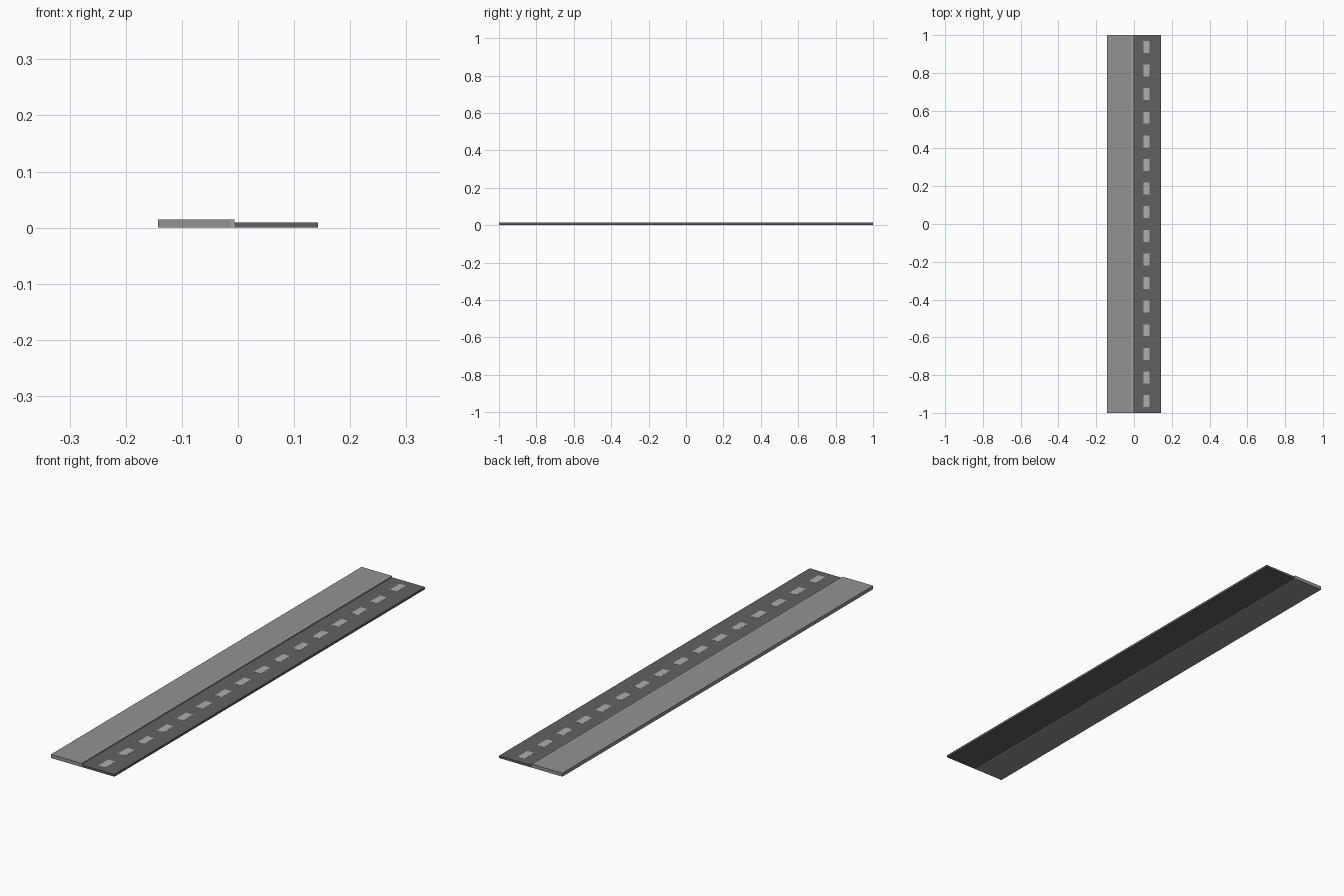
import bpy

if "Cube" in bpy.data.objects:
    bpy.data.objects.remove(bpy.data.objects["Cube"])


def grey(name, v):
    m = bpy.data.materials.new(name)
    m.diffuse_color = (v, v, v, 1)
    m.use_nodes = True
    m.node_tree.nodes["Principled BSDF"].inputs["Base Color"].default_value = m.diffuse_color
    return m


def box(name, x0, x1, y0, y1, z0, z1, mat):
    bpy.ops.mesh.primitive_cube_add(
        size=1, location=((x0 + x1) / 2, (y0 + y1) / 2, (z0 + z1) / 2))
    ob = bpy.context.object
    ob.name = name
    ob.scale = (x1 - x0, y1 - y0, z1 - z0)
    bpy.ops.object.transform_apply(location=False, rotation=False, scale=True)
    ob.data.materials.append(mat)
    return ob


asphalt = grey("asphalt", 0.12)
concrete = grey("concrete", 0.29)
curb_stone = grey("curb_stone", 0.38)
paint = grey("paint", 0.42)

ROAD_TOP, WALK_TOP = 0.009, 0.0145

# Road slab, raised pavement and its narrow curb
box("road", -0.006, 0.143, -1, 1, 0, ROAD_TOP, asphalt)
box("sidewalk", -0.143, -0.013, -1, 1, 0, WALK_TOP, concrete)
box("curb", -0.013, -0.006, -1, 1, 0, WALK_TOP, curb_stone)

# Dashed centre line: one thin dash repeated along the road
COUNT, STEP, LENGTH = 16, 0.125, 0.063
first = -STEP * (COUNT - 1) / 2
dash = box("lane_dashes", 0.05, 0.081, first - LENGTH / 2, first + LENGTH / 2,
           ROAD_TOP - 0.001, ROAD_TOP + 0.0004, paint)
arr = dash.modifiers.new("repeat", 'ARRAY')
arr.count = COUNT
arr.use_relative_offset = False
arr.use_constant_offset = True
arr.constant_offset_displace = (0, STEP, 0)
